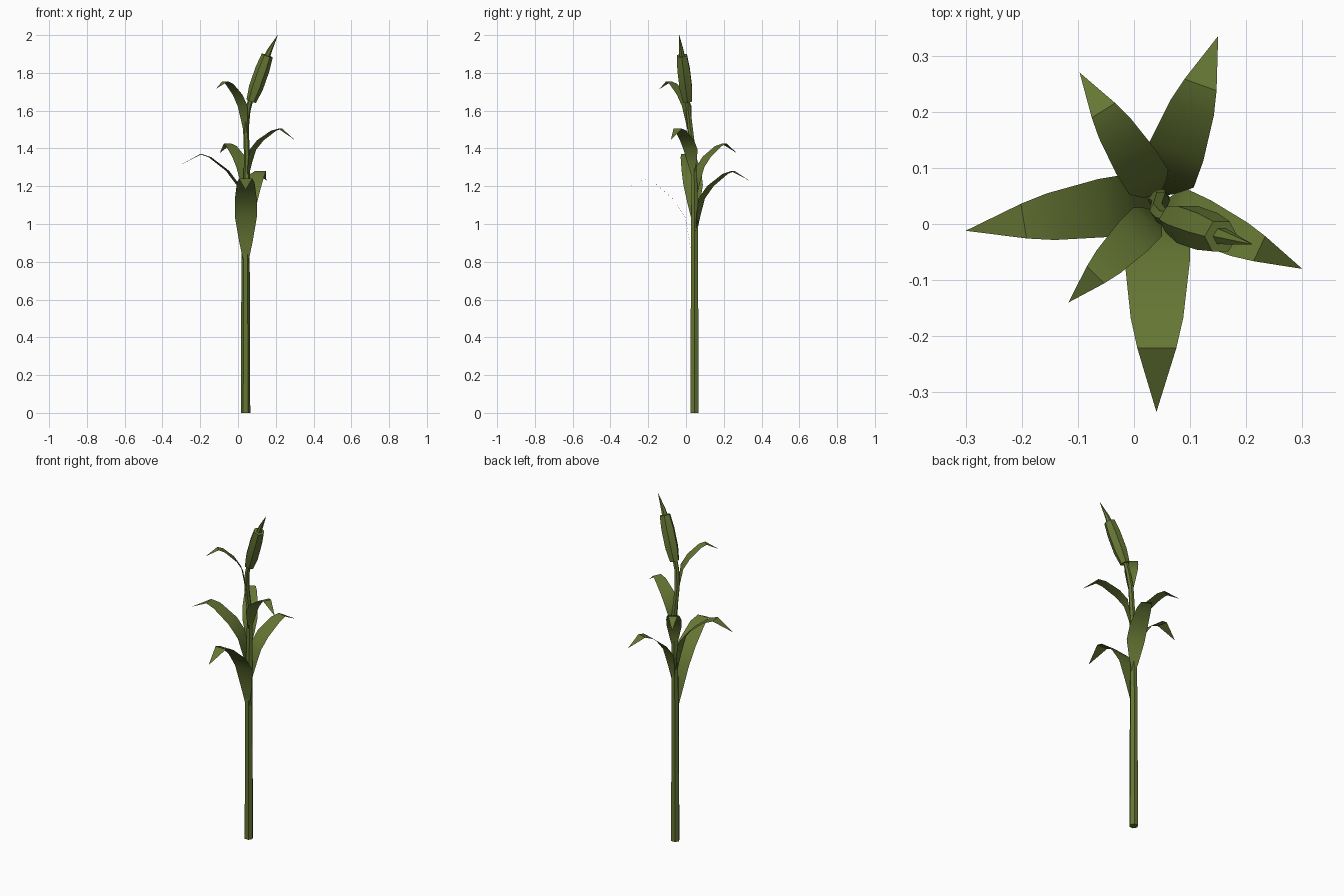
import bpy, math
from mathutils import Vector

if "Cube" in bpy.data.objects:
    bpy.data.objects.remove(bpy.data.objects["Cube"])

green = bpy.data.materials.new("leaf green")
green.diffuse_color = (0.13, 0.18, 0.034, 1)
green.use_nodes = True
green.node_tree.nodes["Principled BSDF"].inputs["Base Color"].default_value = green.diffuse_color


def make(name, verts, faces, angle):
    me = bpy.data.meshes.new(name)
    me.from_pydata(verts, [], faces)
    me.materials.append(green)
    ob = bpy.data.objects.new(name, me)
    bpy.context.collection.objects.link(ob)
    bpy.ops.object.select_all(action='DESELECT')
    ob.select_set(True)
    bpy.context.view_layer.objects.active = ob
    bpy.ops.object.shade_smooth_by_angle(angle=math.radians(angle))
    return ob


def tube(name, rings, sides=6, angle=30):
    """Capped tube through (x, y, z, radius) rings, each square to the path."""
    pts = [Vector(r[:3]) for r in rings]
    verts, faces = [], []
    for i, p in enumerate(pts):
        d = (pts[min(i + 1, len(pts) - 1)] - pts[max(i - 1, 0)]).normalized()
        if i == 0 and p.z == 0:
            d = Vector((0, 0, 1))
        u = Vector((0, 1, 0)).cross(d).normalized()
        v = d.cross(u)
        for k in range(sides):
            a = 2 * math.pi * k / sides
            verts.append(p + (u * math.cos(a) + v * math.sin(a)) * rings[i][3])
    for i in range(len(pts) - 1):
        for k in range(sides):
            a, b = i * sides + k, i * sides + (k + 1) % sides
            faces.append((a, b, b + sides, a + sides))
    faces.append(tuple(range(sides))[::-1])
    faces.append(tuple(range(len(verts) - sides, len(verts))))
    return make(name, verts, faces, angle)


# Stem, bending near the top
tube("stem", [(.04, .045, 0, .025), (.04, .045, .8, .022), (.045, .045, 1.15, .019),
              (.048, .042, 1.35, .016), (.042, .024, 1.5, .015),
              (.052, .012, 1.6, .014), (.07, .008, 1.67, .014)])

# Seed head and the spike on its end
low, high = Vector((.07, .008, 1.65)), Vector((.155, -.022, 1.892))
tube("seed_head", [(*low.lerp(high, t), r) for t, r in
                   ((0, .027), (.3, .038), (.7, .038), (1, .031))])
tube("spike", [(*low.lerp(high, .95), .017), (.168, -.025, 1.92, .013),
               (.21, -.036, 2.0, .0008)])

# Arching leaves: outward fraction, height fraction, width fraction
SHAPE = [(.03, 0, .15), (.07, .28, .6), (.13, .56, .97), (.29, .76, .97),
         (.56, .955, .78), (.70, 1, .58)]


def leaf(name, base, tip, peak, width):
    base, tip = Vector(base), Vector(tip)
    out = Vector((tip.x - base.x, tip.y - base.y, 0))
    side = Vector((-out.y, out.x, 0)).normalized() * width / 2
    verts, faces = [], []
    for r, h, w in SHAPE:
        c = base + out * r + Vector((0, 0, (peak - base.z) * h))
        verts += [c - side * w, c + side * w]
    for i in range(0, len(verts) - 2, 2):
        faces.append((i, i + 2, i + 3, i + 1))
    n = len(verts)
    verts.append(tip)
    faces.append((n - 2, n, n - 1))
    make(name, verts, faces, 30)


leaf("leaf_front", (.042, .045, .78), (.04, -.335, 1.18), 1.24, .12)
leaf("leaf_back_right", (.045, .045, .95), (.15, .335, 1.23), 1.28, .105)
leaf("leaf_left", (.045, .045, 1.0), (-.30, -.012, 1.315), 1.37, .108)
leaf("leaf_back_left", (.045, .045, 1.14), (-.097, .27, 1.375), 1.425, .085)
leaf("leaf_right", (.045, .04, 1.25), (.30, -.08, 1.445), 1.505, .085)
leaf("leaf_upper_left", (.045, .025, 1.46), (-.117, -.14, 1.715), 1.755, .075)
